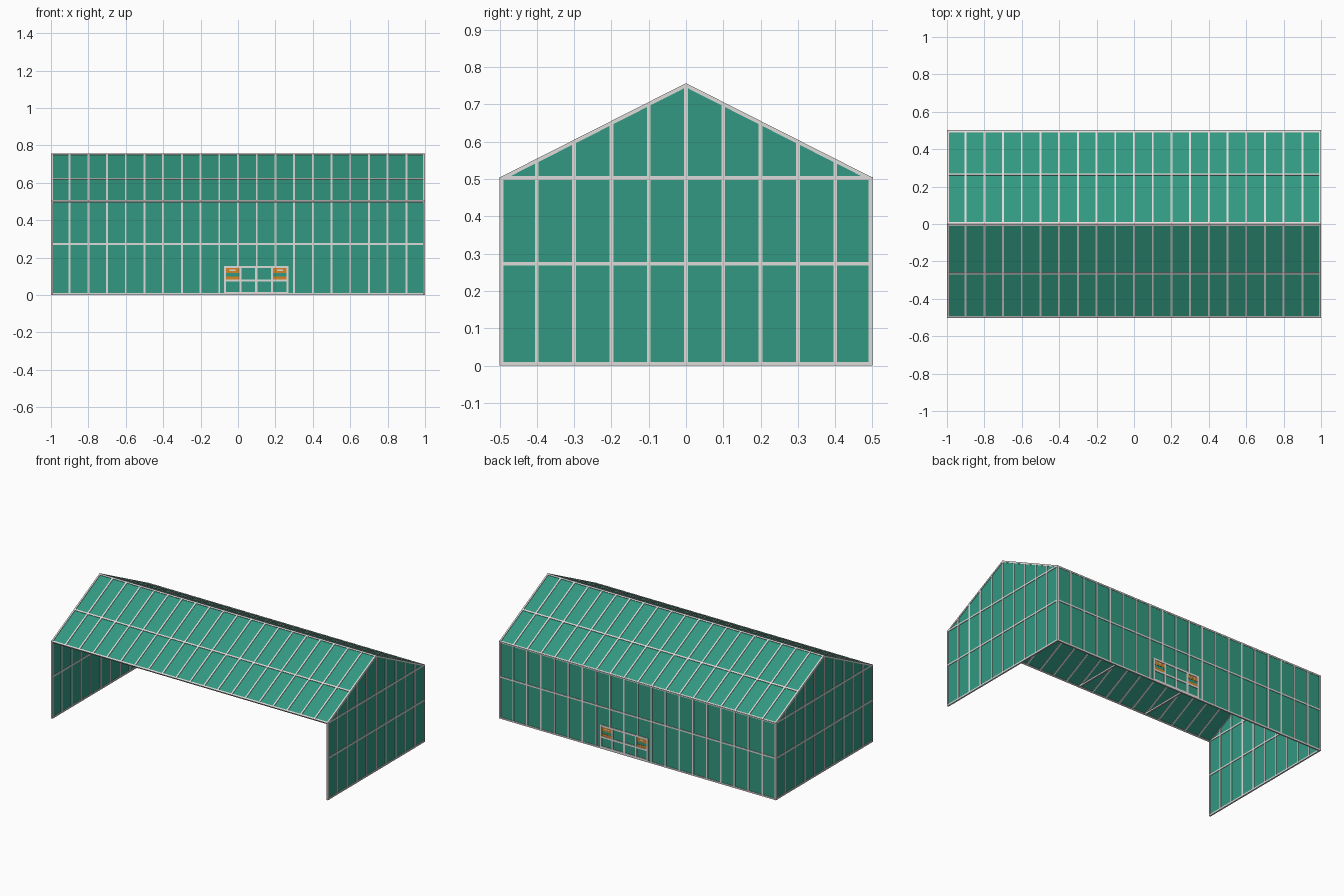
import bpy, bmesh
from mathutils import Vector

if "Cube" in bpy.data.objects:
    bpy.data.objects.remove(bpy.data.objects["Cube"])


def material(name, rgb):
    m = bpy.data.materials.new(name)
    m.diffuse_color = (*rgb, 1)
    m.use_nodes = True
    m.node_tree.nodes["Principled BSDF"].inputs["Base Color"].default_value = m.diffuse_color
    return m


GREEN = material("green_panel", (0.032, 0.315, 0.218))
GREY = material("pale_grey_frame", (0.74, 0.72, 0.71))
ORANGE = material("orange_panel", (0.66, 0.24, 0.02))


def finish(name, bm, mat):
    bmesh.ops.recalc_face_normals(bm, faces=bm.faces[:])
    me = bpy.data.meshes.new(name)
    bm.to_mesh(me)
    bm.free()
    me.materials.append(mat)
    ob = bpy.data.objects.new(name, me)
    bpy.context.collection.objects.link(ob)
    return ob


def add_bar(bm, p, q, normal, width=0.01, depth=0.01):
    """Rectangular bar from p to q lying in the plane with the given normal."""
    p, q, n = Vector(p), Vector(q), Vector(normal).normalized()
    side = (q - p).cross(n).normalized() * width / 2
    n = n * depth / 2
    ends = [[bm.verts.new(e + a * side + b * n)
             for a, b in ((-1, -1), (1, -1), (1, 1), (-1, 1))] for e in (p, q)]
    for end in ends:
        bm.faces.new(end)
    for i in range(4):
        j = (i + 1) % 4
        bm.faces.new((ends[0][i], ends[0][j], ends[1][j], ends[1][i]))


def bars(name, items, normal, mat=GREY, **size):
    bm = bmesh.new()
    for p, q in items:
        add_bar(bm, p, q, normal, **size)
    return finish(name, bm, mat)


def sheet(name, points, normal, thickness=0.003):
    """Thin flat panel, centred on the outline."""
    n = Vector(normal).normalized() * thickness
    bm = bmesh.new()
    face = bm.faces.new([bm.verts.new(Vector(p) - n / 2) for p in points])
    ext = bmesh.ops.extrude_face_region(bm, geom=[face], use_keep_orig=True)
    bmesh.ops.translate(bm, vec=n, verts=[v for v in ext["geom"]
                                          if isinstance(v, bmesh.types.BMVert)])
    return finish(name, bm, GREEN)


X, Y = 0.995, 0.495           # wall centre planes
EAVE, RIDGE, MID = 0.501, 0.7515, 0.273


def roof_z(y):
    return RIDGE - (RIDGE - EAVE) * abs(y) / Y


# Gable end walls with glazing bars
for s, side in ((-1, "left"), (1, "right")):
    x = s * X
    sheet(side + "_end_panel", [(x, -Y, 0.002), (x, Y, 0.002), (x, Y, EAVE),
                                (x, 0, RIDGE), (x, -Y, EAVE)], (1, 0, 0))
    items = []
    for i in range(-5, 6):
        y = max(-Y, min(Y, i * 0.1))
        items.append(((x, y, 0), (x, y, roof_z(y))))
    for z in (0.005, MID, 0.503):
        items.append(((x, -Y, z), (x, Y, z)))
    bars(side + "_end_frame", items, (1, 0, 0))

# Back wall, with the upright bars stopping above the door
DOOR_L, DOOR_R, DOOR_TOP = -0.07, 0.265, 0.15
sheet("back_wall_panel", [(-X, Y, 0.002), (X, Y, 0.002), (X, Y, EAVE), (-X, Y, EAVE)], (0, 1, 0))
items = []
for i in range(-10, 11):
    x = max(-X, min(X, i * 0.1))
    items.append(((x, Y, DOOR_TOP if DOOR_L < x < DOOR_R else 0), (x, Y, EAVE)))
for z in (0.005, MID, 0.5):
    items.append(((-X, Y, z), (X, Y, z)))
bars("back_wall_frame", items, (0, 1, 0))

# Two roof slopes, with rafters, ridge, purlin and eave bars
for s, side in ((-1, "front"), (1, "back")):
    n = (0, s * (RIDGE - EAVE), Y)
    sheet(side + "_roof_panel", [(-X, 0, RIDGE), (X, 0, RIDGE),
                                 (X, s * Y, EAVE), (-X, s * Y, EAVE)], n)
    items = []
    for i in range(-10, 11):
        x = max(-X, min(X, i * 0.1))
        items.append(((x, 0, RIDGE), (x, s * Y, EAVE)))
    for y in (0.003, 0.263, Y):
        items.append(((-X - 0.005, s * y, roof_z(y)), (X + 0.005, s * y, roof_z(y))))
    bars(side + "_roof_frame", items, n)

# Tie beams across the inside at eave height
bars("tie_beams", [((x, -Y, 0.5), (x, Y, 0.5)) for x in (-0.5, 0, 0.5)], (0, 0, 1))

# Door frame in the back wall
items = [((x, Y, 0), (x, Y, DOOR_TOP)) for x in (DOOR_L, 0.013, 0.098, 0.182, DOOR_R)]
items += [((DOOR_L - 0.005, Y, z), (DOOR_R + 0.005, Y, z)) for z in (0.011, 0.077, DOOR_TOP)]
bars("door_frame", items, (0, 1, 0), width=0.012)

# Orange door plates, each upper one with a plain pale strip
for name, x0, x1 in (("left", DOOR_L, 0.013), ("right", 0.182, DOOR_R)):
    for level, z, h in (("upper", 0.131, 0.028), ("lower", 0.09, 0.017)):
        bars(f"{name}_{level}_door_plate", [((x0, Y, z), (x1, Y, z))], (0, 1, 0),
             ORANGE, width=h, depth=0.006)
    c = (x0 + x1) / 2
    bars(name + "_door_strip", [((c - 0.016, Y, 0.132), (c + 0.016, Y, 0.132))],
         (0, 1, 0), width=0.006, depth=0.008)
